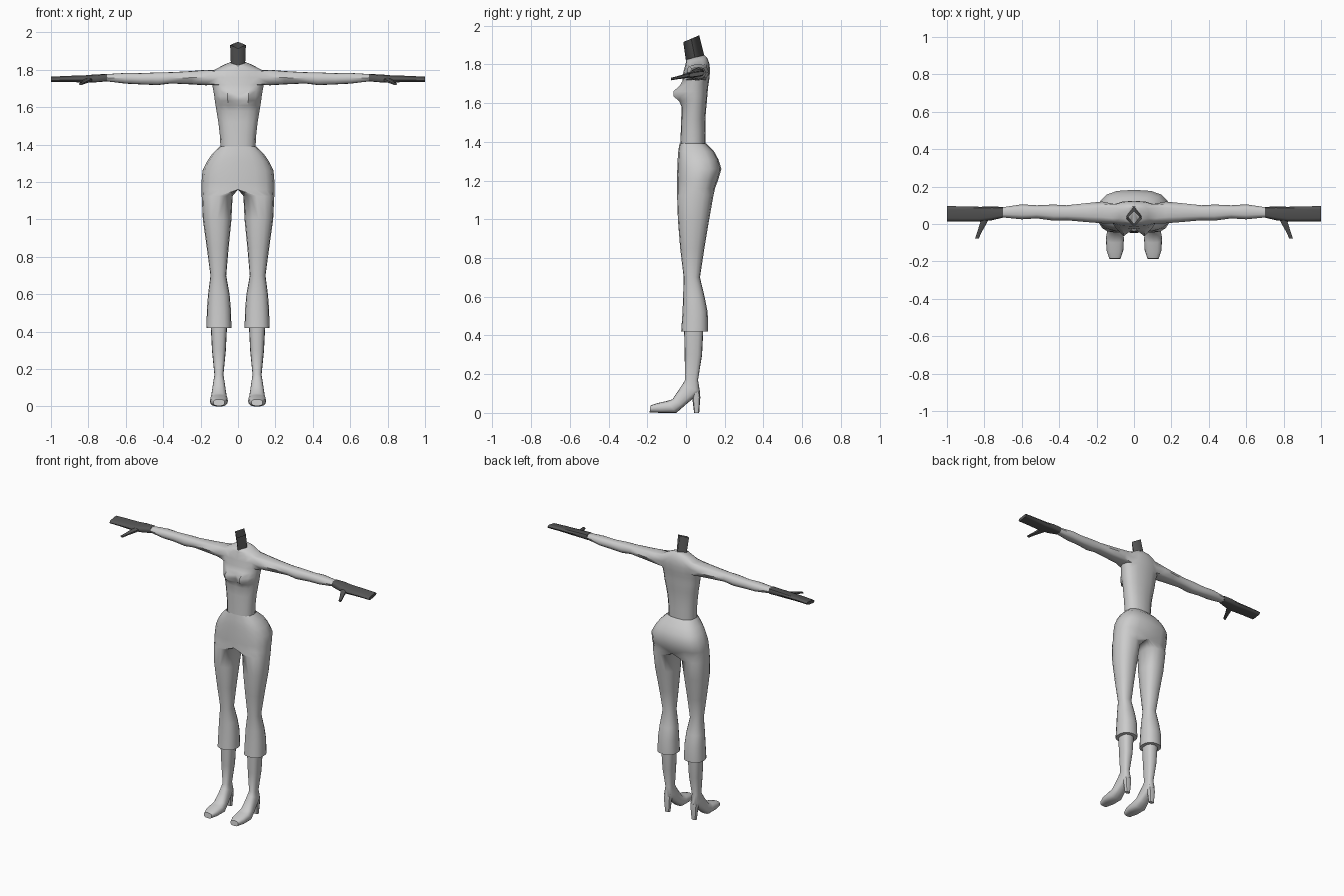
import bpy, bmesh, math
from mathutils import Vector

if "Cube" in bpy.data.objects:
    bpy.data.objects.remove(bpy.data.objects["Cube"])


def material(name, rgb):
    m = bpy.data.materials.new(name)
    m.diffuse_color = (*rgb, 1)
    m.use_nodes = True
    m.node_tree.nodes["Principled BSDF"].inputs["Base Color"].default_value = m.diffuse_color
    return m


LIGHT = material("light_grey", (0.60, 0.60, 0.60))
DARK = material("dark_grey", (0.09, 0.09, 0.09))


def power(v, p):
    return math.copysign(abs(v) ** p, v) if abs(v) > 1e-6 else 0.0


def ring(front, back, cx, r_out, r_in=None, n=8, p=0.85):
    """Section between two (y, z) points; half open when r_in is None."""
    pts = []
    for i in range(n + 1 if r_in is None else 2 * n):
        a = -math.pi / 2 + math.pi * i / n
        c, t = power(math.cos(a), p), (1 + power(math.sin(a), p)) / 2
        x = cx + c * (r_out if c >= 0 else r_in)
        pts.append(Vector((x, front[0] + (back[0] - front[0]) * t,
                           front[1] + (back[1] - front[1]) * t)))
    return pts


def arm_ring(x, y0, y1, z0, z1, p=0.85):
    """Section across the arm, starting at the lower front corner."""
    angles = [225, 247.5, 270, 292.5, 315, 0, 45, 67.5, 90, 112.5, 135, 180]
    return [Vector((x, (y0 + y1) / 2 + (y1 - y0) / 2 * power(math.cos(math.radians(a)), p),
                    (z0 + z1) / 2 + (z1 - z0) / 2 * power(math.sin(math.radians(a)), p)))
            for a in angles]


def skin(bm, rows, closed=True):
    n = len(rows[0])
    for a, b in zip(rows, rows[1:]):
        for i in range(n if closed else n - 1):
            j = (i + 1) % n
            bm.faces.new((a[i], a[j], b[j], b[i]))


def add_rows(bm, rings):
    return [[bm.verts.new(v) for v in r] for r in rings]


def finish(bm, name, mat, angle=50):
    # drop inner walls on the middle plane, then mirror to the other side
    inner = [f for f in bm.faces if all(abs(v.co.x) < 1e-4 for v in f.verts)]
    bmesh.ops.delete(bm, geom=inner, context='FACES')
    bmesh.ops.delete(bm, geom=[v for v in bm.verts if not v.link_faces], context='VERTS')
    bmesh.ops.recalc_face_normals(bm, faces=bm.faces[:])
    me = bpy.data.meshes.new(name)
    bm.to_mesh(me)
    bm.free()
    me.materials.append(mat)
    ob = bpy.data.objects.new(name, me)
    bpy.context.collection.objects.link(ob)
    bpy.ops.object.select_all(action='DESELECT')
    ob.select_set(True)
    bpy.context.view_layer.objects.active = ob
    bpy.ops.object.shade_smooth_by_angle(angle=math.radians(angle))
    mod = ob.modifiers.new("mirror", 'MIRROR')
    mod.merge_threshold = 0.0005


def loft(name, rings, mat, closed=True, caps=(False, False), angle=50):
    bm = bmesh.new()
    rows = add_rows(bm, rings)
    skin(bm, rows, closed)
    for cap, row in zip(caps, (rows[0], rows[-1])):
        if cap:
            bm.faces.new(row)
    finish(bm, name, mat, angle)


# torso: half width, front (y, z), back (y, z)
torso = [
    (.093, (-.030, 1.37), (.100, 1.37)), (.097, (-.027, 1.45), (.100, 1.45)),
    (.105, (-.025, 1.52), (.100, 1.52)), (.115, (-.022, 1.58), (.105, 1.58)),
    (.120, (-.020, 1.61), (.108, 1.61)), (.124, (-.020, 1.635), (.110, 1.635)),
    (.127, (-.020, 1.66), (.112, 1.66)), (.132, (-.020, 1.69), (.115, 1.69)),
    (.138, (-.018, 1.72), (.120, 1.72)), (.140, (-.014, 1.76), (.124, 1.76)),
    (.130, (-.004, 1.795), (.122, 1.80)), (.080, (.000, 1.812), (.110, 1.833)),
    (.040, (.002, 1.825), (.094, 1.848))]
bm = bmesh.new()
rows = add_rows(bm, [ring(f, b, 0, w) for w, f, b in torso])
for row in rows:  # bust
    for v in row[:5]:
        v.co.y -= 0.056 * math.exp(-((v.co.x - .06) / .037) ** 2
                                   - ((v.co.z - 1.648) / .038) ** 2)
skin(bm, rows, False)
bm.faces.new(rows[-1])

# arms grow out of an opening in the side of the torso
low, mid, top = rows[8:11]
patch = {v for r in (low, mid, top) for v in r[2:7]}
bmesh.ops.delete(bm, geom=[f for f in bm.faces if all(v in patch for v in f.verts)],
                 context='FACES_ONLY')
socket = low[2:7] + [mid[6]] + top[6:1:-1] + [mid[2]]
arm = [(.17, .004, .120, 1.717, 1.800), (.25, .010, .112, 1.722, 1.793),
       (.36, .020, .100, 1.727, 1.787), (.43, .018, .104, 1.718, 1.786),
       (.52, .030, .100, 1.722, 1.782), (.60, .025, .105, 1.726, 1.783),
       (.70, .035, .090, 1.738, 1.777)]
skin(bm, [socket] + add_rows(bm, [arm_ring(*s) for s in arm]))
finish(bm, "torso_and_arms", LIGHT)

# hands, flattened and slightly tilted towards the front
hand = [(.70, .034, .091, 1.737, 1.778), (.76, .020, .094, 1.735, 1.773),
        (.82, .012, .092, 1.735, 1.768), (.91, .013, .094, 1.738, 1.765),
        (1.0, .014, .096, 1.738, 1.760)]
hand_rings = [arm_ring(*s, p=.6) for s in hand]
for r in hand_rings[1:]:
    for v in r:
        v.z += (v.y - .055) * .15
loft("hands", hand_rings, DARK, caps=(False, True))

# thumbs
thumb = [(.795, .030, .022, 1.747), (.805, .005, .021, 1.742),
         (.825, -.040, .014, 1.732), (.840, -.078, .011, 1.724)]
loft("thumbs", [[Vector((x + r * math.cos(a), y, z + .6 * r * math.sin(a)))
                 for a in (math.pi / 6 + k * math.pi / 3 for k in range(6))]
                for x, y, r, z in thumb], DARK, caps=(True, True))

# neck: open four-sided tube
loft("neck", [ring((.000, 1.815), (.096, 1.84), 0, .038, n=2, p=1),
              ring((-.014, 1.915), (.068, 1.95), 0, .042, n=2, p=1)],
     DARK, closed=False, angle=30)

# trousers: z, centre x, outer radius, inner radius, front y, back y
trousers = [
    (1.39, 0, .097, 0, -.034, .105), (1.35, 0, .138, 0, -.040, .145),
    (1.31, 0, .166, 0, -.043, .167), (1.26, 0, .190, 0, -.045, .183),
    (1.20, 0, .195, 0, -.047, .165), (1.16, 0, .195, 0, -.047, .150),
    (1.125, .100, .094, .071, -.046, .142), (1.00, .110, .078, .075, -.042, .120),
    (.85, .107, .060, .057, -.030, .095), (.70, .105, .042, .042, -.012, .072),
    (.60, .103, .057, .058, -.015, .096), (.52, .102, .064, .064, -.018, .112),
    (.42, .102, .067, .067, -.025, .114), (.42, .102, .040, .040, .000, .085)]
loft("trousers", [ring((f, z), (b, z), cx, ro, ri, p=.75 if cx == 0 else .85)
                  for z, cx, ro, ri, f, b in trousers], LIGHT)

# boots: front or top point, back or sole point, half width
boot = [((-.010, .44), (.090, .44), .044), ((-.007, .30), (.083, .30), .037),
        ((-.005, .17), (.062, .17), .024), ((-.020, .145), (.072, .11), .031),
        ((-.040, .115), (.045, .082), .035), ((-.070, .070), (-.010, .035), .042),
        ((-.100, .061), (-.050, .000), .048), ((-.150, .050), (-.130, .000), .045),
        ((-.184, .038), (-.188, .003), .030)]
loft("boots", [ring(t, s, .102, w, w, p=.75) for t, s, w in boot], LIGHT,
     caps=(False, True))

# heels
heel = [((.010, .125), (.070, .125), .028), ((.032, .080), (.074, .080), .026),
        ((.042, .000), (.068, .000), .018)]
loft("heels", [ring(f, b, .102, w, w, n=4) for f, b, w in heel], LIGHT,
     caps=(False, True))
